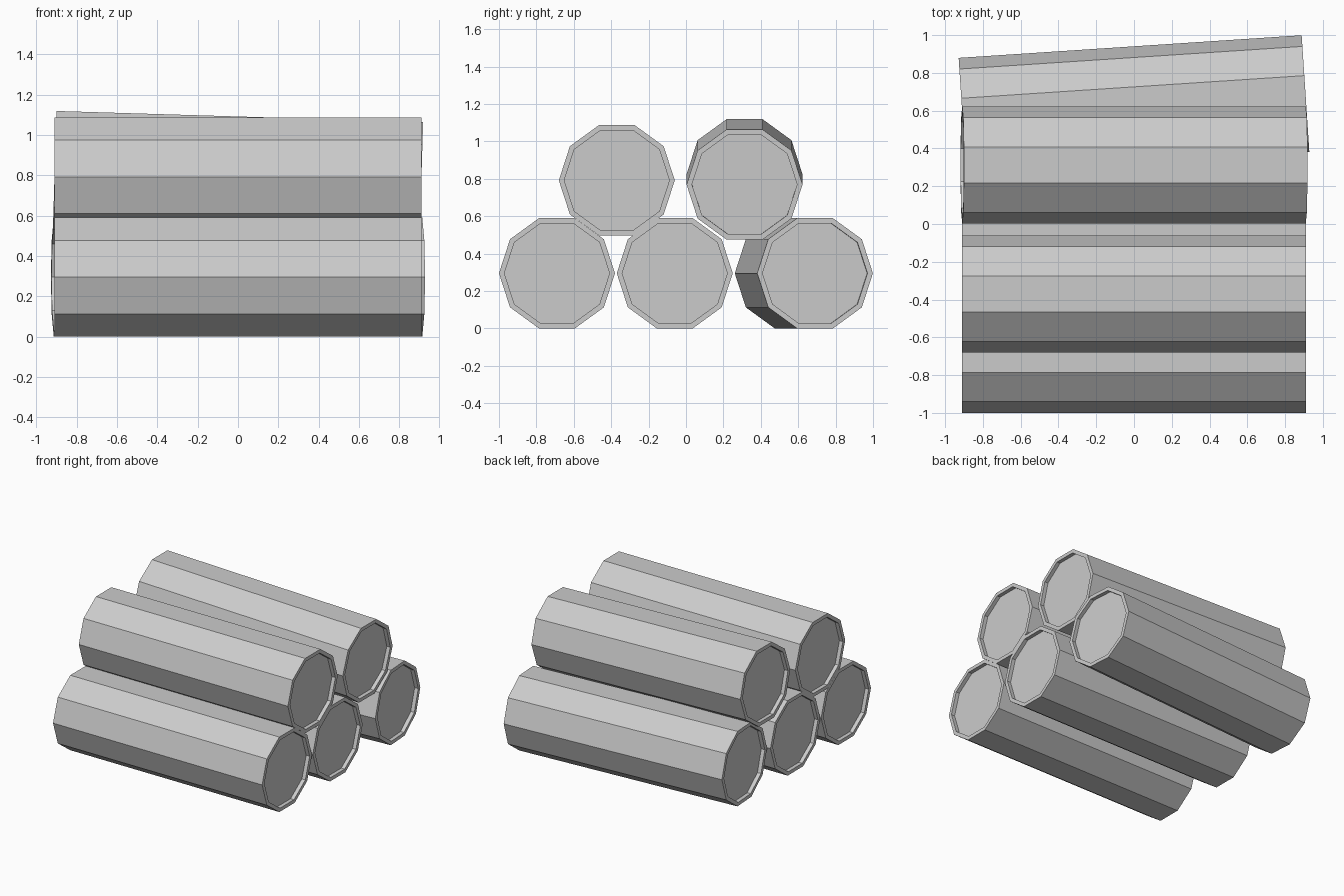
import bpy, bmesh
from math import cos, sin, tau, atan2

if "Cube" in bpy.data.objects:
    bpy.data.objects.remove(bpy.data.objects["Cube"])

SIDES, R, RI, HALF, DEPTH = 10, 0.31, 0.281, 0.91, 0.03


def log(name, loc, pitch=0.0, yaw=0.0):
    """Ten-sided log along x with a shallow recess in each end."""
    bm = bmesh.new()
    profile = [(-HALF + DEPTH, RI), (-HALF, RI), (-HALF, R),
               (HALF, R), (HALF, RI), (HALF - DEPTH, RI)]
    rings = [[bm.verts.new((x, r * cos(tau * i / SIDES), r * sin(tau * i / SIDES)))
              for i in range(SIDES)] for x, r in profile]
    for a, b in zip(rings, rings[1:]):
        for i in range(SIDES):
            j = (i + 1) % SIDES
            bm.faces.new((a[i], a[j], b[j], b[i]))
    # recessed end faces
    bm.faces.new(rings[0])
    bm.faces.new(rings[-1])
    bmesh.ops.recalc_face_normals(bm, faces=bm.faces)
    mesh = bpy.data.meshes.new(name)
    bm.to_mesh(mesh)
    bm.free()
    ob = bpy.data.objects.new(name, mesh)
    ob.location = loc
    ob.rotation_euler = (0, pitch, yaw)
    bpy.context.collection.objects.link(ob)


# bottom row, the rear log turned slightly
log("bottom_log_front", (0, -0.69, 0.295))
log("bottom_log_middle", (0, -0.06, 0.295))
log("bottom_log_rear", (0, 0.63, 0.295), yaw=atan2(0.12, 2 * HALF))

# top row, the rear log tipped slightly
log("top_log_front", (0, -0.37, 0.792))
log("top_log_rear", (0, 0.313, 0.797), pitch=atan2(0.055, 2 * HALF))
